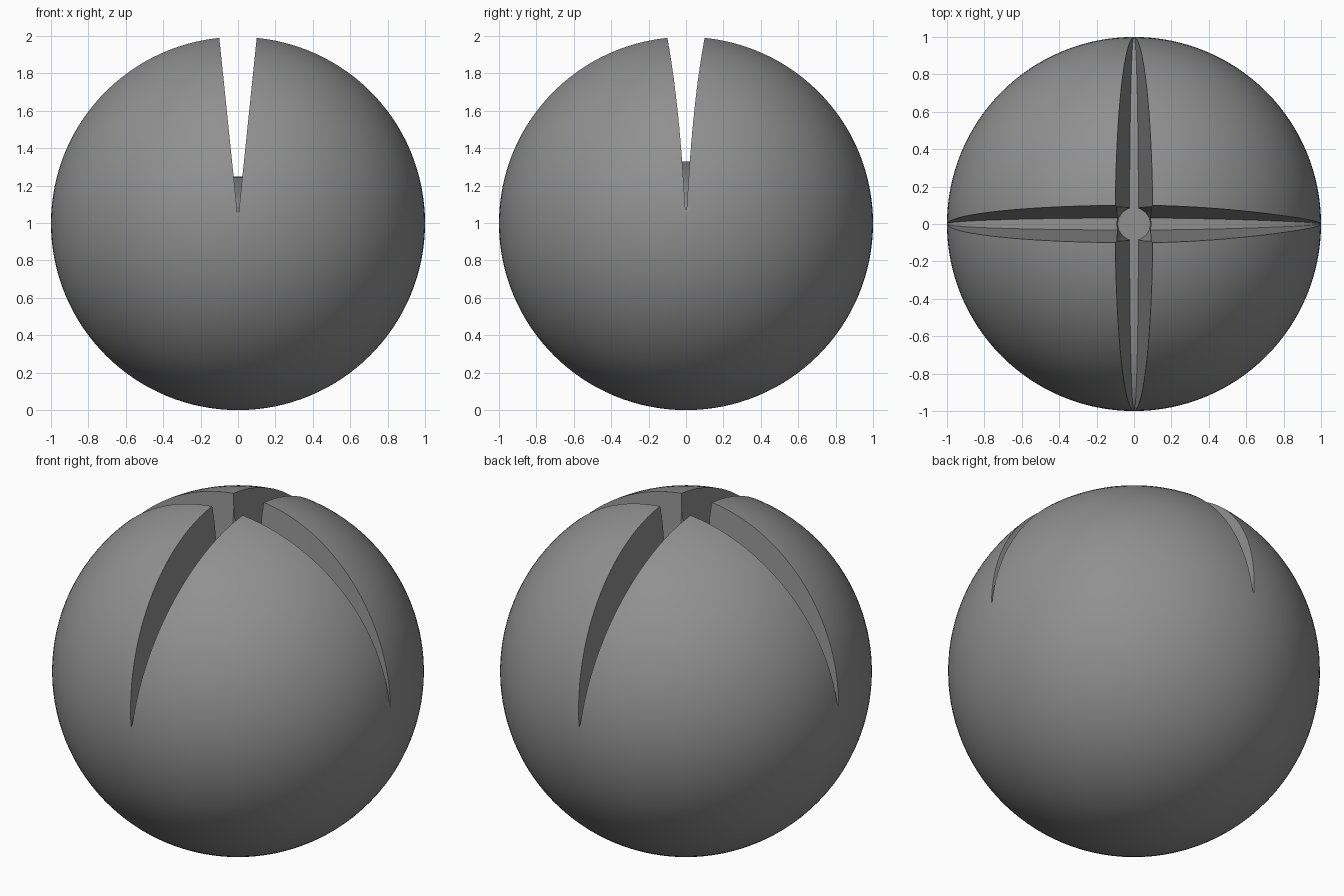
import bpy, bmesh
from math import sqrt, cos, pi, radians

if "Cube" in bpy.data.objects:
    bpy.data.objects.remove(bpy.data.objects["Cube"])

# Ball body resting on the ground
bpy.ops.mesh.primitive_uv_sphere_add(segments=128, ring_count=64, radius=1, location=(0, 0, 1))
ball = bpy.context.object
ball.name = "ball"
grey = bpy.data.materials.new("dark_grey")
grey.diffuse_color = (0.28, 0.28, 0.28, 1)
grey.use_nodes = True
grey.node_tree.nodes["Principled BSDF"].inputs["Base Color"].default_value = grey.diffuse_color
ball.data.materials.append(grey)


def groove_cutter(name, along_x, rise):
    """V-shaped blade whose floor arches along its length."""
    bm = bmesh.new()
    rings = []
    n = 48
    for i in range(n + 1):
        t = -1.03 * cos(pi * i / n)
        floor = 1.03 + rise * sqrt(max(0, 1 - t * t))
        # the groove narrows a little faster towards +x
        s = 1 - 0.4 * t * t if along_x and t > 0 else 1
        half = lambda z: s * 0.1 * (z - 1.02) / 0.97
        section = [(-half(floor), floor), (half(floor), floor),
                   (half(2.2), 2.2), (-half(2.2), 2.2)]
        rings.append([bm.verts.new((t, w, z) if along_x else (w, t, z)) for w, z in section])
    for a, b in zip(rings, rings[1:]):
        for k in range(4):
            bm.faces.new((a[k], a[(k + 1) % 4], b[(k + 1) % 4], b[k]))
    bm.faces.new(rings[0])
    bm.faces.new(rings[-1])
    bmesh.ops.recalc_face_normals(bm, faces=bm.faces)
    mesh = bpy.data.meshes.new(name)
    bm.to_mesh(mesh)
    bm.free()
    mesh.materials.append(grey)
    ob = bpy.data.objects.new(name, mesh)
    bpy.context.collection.objects.link(ob)
    return ob


cutters = [groove_cutter("groove_cutter_y", False, 0.22),
           groove_cutter("groove_cutter_x", True, 0.3)]

# Rounded pit where the grooves cross
bpy.ops.mesh.primitive_cone_add(vertices=16, radius1=0.088, radius2=0.142, depth=0.85,
                                location=(0, 0, 1.675))
pit = bpy.context.object
pit.name = "crossing_cutter"
pit.data.materials.append(grey)
cutters.append(pit)

# Cut the grooves into the ball
bpy.ops.object.select_all(action='DESELECT')
bpy.context.view_layer.objects.active = ball
ball.select_set(True)
for c in cutters:
    mod = ball.modifiers.new(c.name, 'BOOLEAN')
    mod.operation = 'DIFFERENCE'
    mod.solver = 'EXACT'
    mod.object = c
    bpy.ops.object.modifier_apply(modifier=mod.name)
for c in cutters:
    bpy.data.objects.remove(c)

bpy.ops.object.shade_smooth_by_angle(angle=radians(30))
